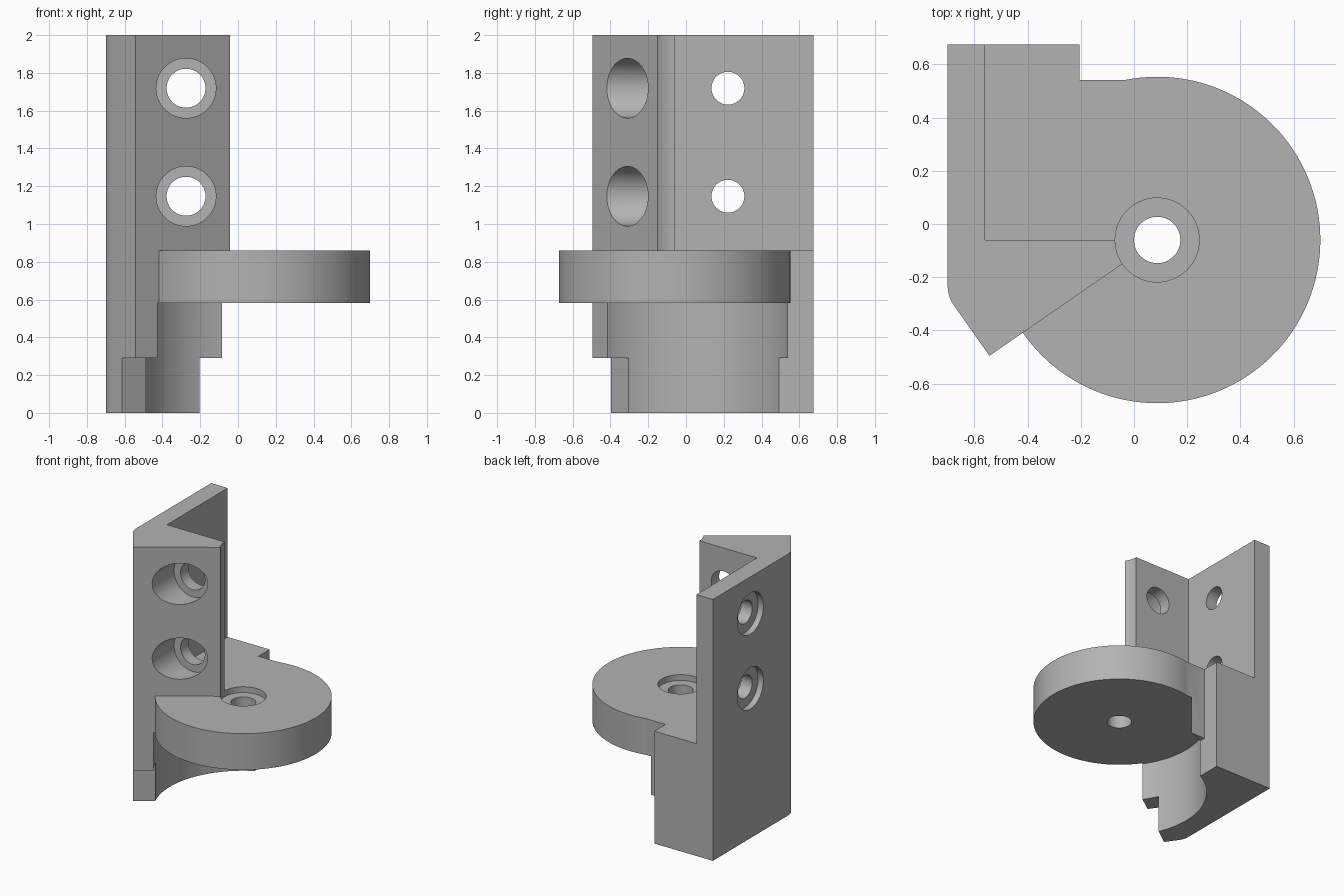
import bpy, bmesh, math
from mathutils import Matrix, Vector

if "Cube" in bpy.data.objects:
    bpy.data.objects.remove(bpy.data.objects["Cube"])

CX, CY = 0.087, -0.06          # disc centre
Z_FOOT, Z_DISC, Z_TOP = 0.29, 0.583, 0.86

grey = bpy.data.materials.new("plain grey")
grey.diffuse_color = (0.45, 0.45, 0.45, 1)
grey.use_nodes = True
grey.node_tree.nodes["Principled BSDF"].inputs["Base Color"].default_value = grey.diffuse_color


def make_object(name, bm):
    bmesh.ops.recalc_face_normals(bm, faces=bm.faces)
    me = bpy.data.meshes.new(name)
    bm.to_mesh(me)
    bm.free()
    ob = bpy.data.objects.new(name, me)
    me.materials.append(grey)
    bpy.context.collection.objects.link(ob)
    return ob


def prism(name, pts, z0, z1):
    """Extrude a plan outline from z0 to z1."""
    bm = bmesh.new()
    face = bm.faces.new([bm.verts.new((x, y, z0)) for x, y in pts])
    out = bmesh.ops.extrude_face_region(bm, geom=[face])
    verts = [v for v in out["geom"] if isinstance(v, bmesh.types.BMVert)]
    bmesh.ops.translate(bm, verts=verts, vec=(0, 0, z1 - z0))
    return make_object(name, bm)


def cylinder(name, start, end, r, sides=64):
    """Cylinder between two points."""
    a, b = Vector(start), Vector(end)
    rot = (b - a).to_track_quat("Z", "Y").to_matrix().to_4x4()
    bm = bmesh.new()
    bmesh.ops.create_cone(bm, cap_ends=True, segments=sides, radius1=r, radius2=r,
                          depth=(b - a).length,
                          matrix=Matrix.Translation((a + b) / 2) @ rot)
    return make_object(name, bm)


def combine(target, tool, operation="DIFFERENCE"):
    mod = target.modifiers.new("bool", "BOOLEAN")
    mod.operation, mod.solver, mod.object = operation, "EXACT", tool
    bpy.context.view_layer.objects.active = target
    bpy.ops.object.modifier_apply(modifier=mod.name)
    bpy.data.objects.remove(tool, do_unlink=True)


# Full-height block with the angled front wing
bracket = prism("bracket", [
    (-0.7, 0.675), (-0.205, 0.675), (-0.205, 0.54), (CX, 0.54), (CX, CY),
    (-0.543, -0.495), (-0.672, -0.312), (-0.688, -0.287), (-0.697, -0.262), (-0.7, -0.235)], 0, 2)

# Open corner above the disc, between the two walls
combine(bracket, prism("corner_cut", [(-0.56, CY), (1, CY), (1, 1), (-0.56, 1)], Z_TOP, 2.2))

# Round clearance under the disc
combine(bracket, cylinder("clearance", (CX, CY, -0.2), (CX, CY, Z_DISC), 0.624, 128))

# Foot notches at the back and at the front wing
combine(bracket, prism("back_notch", [(-0.205, 0.3), (0.3, 0.3), (0.3, 0.6), (-0.205, 0.6)],
                       -0.2, Z_FOOT))
combine(bracket, prism("wing_notch", [(-0.755, -0.497), (-0.33, -0.194), (-0.2, -0.7), (-0.7, -0.8)],
                       -0.2, Z_FOOT))

# Disc platform
combine(bracket, cylinder("disc", (CX, CY, Z_DISC), (CX, CY, Z_TOP), 0.613, 128), "UNION")

# Counterbored hole in the disc, its bore also trims the wing tip
combine(bracket, cylinder("disc_bore", (CX, CY, Z_TOP - 0.045), (CX, CY, 2.2), 0.158))
combine(bracket, cylinder("disc_hole", (CX, CY, 0.3), (CX, CY, 1.2), 0.087))

# Counterbored screw holes through both walls
for z in (1.147, 1.719):
    combine(bracket, cylinder("side_bore", (-0.9, 0.222, z), (-0.655, 0.222, z), 0.158))
    combine(bracket, cylinder("side_hole", (-0.9, 0.222, z), (-0.4, 0.222, z), 0.087))
    combine(bracket, cylinder("front_bore", (-0.275, -0.8, z), (-0.275, -0.155, z), 0.158))
    combine(bracket, cylinder("front_hole", (-0.275, -0.8, z), (-0.275, 0.1, z), 0.103))

bpy.ops.object.select_all(action="DESELECT")
bracket.select_set(True)
bpy.context.view_layer.objects.active = bracket
bpy.ops.object.shade_smooth_by_angle(angle=math.radians(25))
